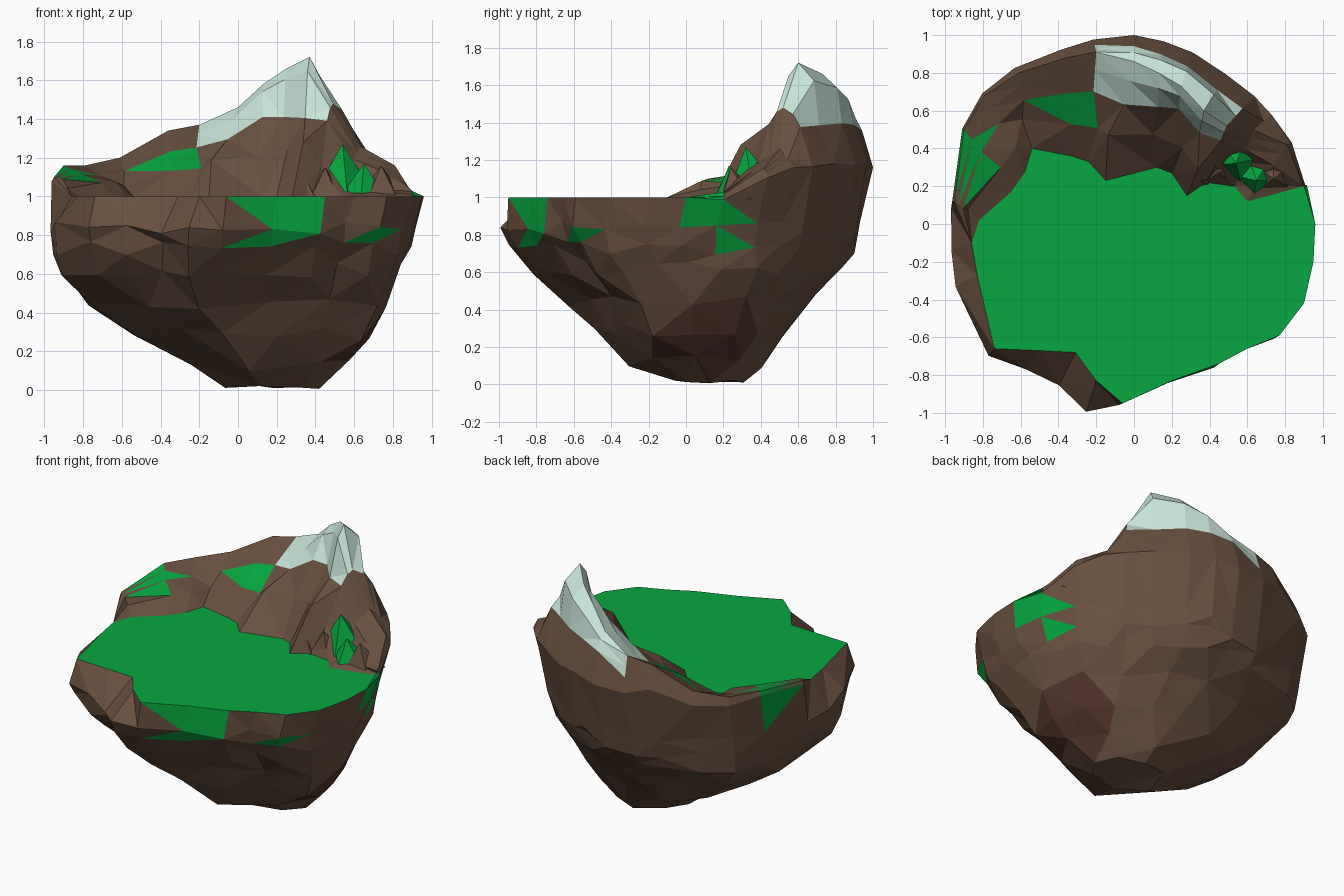
import bpy, bmesh, math, random
from mathutils import Vector

if "Cube" in bpy.data.objects:
    bpy.data.objects.remove(bpy.data.objects["Cube"])

random.seed(4)


def material(name, rgb):
    m = bpy.data.materials.new(name)
    m.diffuse_color = (*rgb, 1)
    m.use_nodes = True
    m.node_tree.nodes["Principled BSDF"].inputs["Base Color"].default_value = m.diffuse_color
    return m


ROCK = material("rock_brown", (0.14, 0.08, 0.05))
GRASS = material("grass_green", (0.002, 0.39, 0.05))
DEEP = material("deep_red_rock", (0.085, 0.034, 0.023))
SNOW = material("snow_pale", (0.58, 0.78, 0.69))

# Meadow outline, clockwise from the right; the last half is the foot of the ridge
FOOT = [(.96, 0), (.95, -.2), (.9, -.42), (.77, -.59), (.6, -.66), (.45, -.74), (.2, -.83),
        (-.06, -.95), (-.2, -.83), (-.31, -.68), (-.5, -.67), (-.74, -.66), (-.83, -.27), (-.86, -.1),
        (-.82, .02), (-.65, .17), (-.58, .27), (-.54, .4), (-.33, .36), (-.24, .33), (-.15, .23),
        (.12, .3), (.2, .27), (.28, .15), (.38, .22), (.53, .2), (.6, .12), (.9, .2)]
# Crest of the ridge, for columns 14 to 27
CREST = [(-.95, .12, 1.1), (-.9, .5, 1.16), (-.79, .68, 1.16), (-.61, .8, 1.2), (-.36, .88, 1.34),
         (-.2, .91, 1.37), (0, .86, 1.46), (.13, .8, 1.58), (.25, .73, 1.66), (.37, .6, 1.72),
         (.49, .52, 1.48), (.63, .5, 1.26), (.81, .42, 1.16), (.9, .2, 1.01)]
# Outer radius of each column
RIM = [.96, .97, .99, .97, .89, .87, .86, .95, 1.03, .92, .96, 1.02, 1.0, .97,
       .97, 1.04, 1.06, 1.04, 1.0, 1.0, 1.0, .98, .96, .93, .93, .93, .94, .93]
# Underside levels: z, x range, y range, columns merged per facet
LEVELS = [(0, -.07, .42, -.06, .31, 4), (.12, -.25, .58, -.3, .4, 4), (.29, -.54, .68, -.48, .55, 2),
          (.45, -.78, .77, -.62, .69, 2), (.62, -.92, .85, -.82, .85, 1), (.73, -.945, .89, -.94, .89, 1),
          (.84, -.96, .92, -1.0, .93, 1)]
# Grassy patches: centre and reach
PATCHES = [((-.85, .35, 1.08), .13), ((-.36, .57, 1.15), .12), ((.2, -.87, .91), .19),
           ((.72, -.54, .79), .09), ((.92, .2, .88), .16)]

N = len(FOOT)
foot = [Vector((x, y, 1)) for x, y in FOOT]
crest = foot[:14] + [Vector(c) for c in CREST]
dirs = [Vector((c.x, c.y, 0)).normalized() for c in crest]
snowy = range(19, 24)

# Underside rings
under = []
for k, (z, x0, x1, y0, y1, step) in enumerate(LEVELS):
    ring = []
    for i in range(N):
        if i % step:
            ring.append(ring[-1])
            continue
        d = dirs[i] * RIM[i]
        j = 0 if k == 0 else .015
        s = 1 + random.uniform(-j, j)
        ring.append(Vector(((x0 + x1) / 2 + d.x * s * (x1 - x0) / 1.93,
                            (y0 + y1) / 2 + d.y * s * (y1 - y0) / 2,
                            z + random.uniform(-j, j) * 2.6)))
    under.append(ring)
for p in under[0]:
    p.z = .12 * abs(p.x - .22) * abs(p.y - .1) / .1

# Ridge rings: shoulder, outer snow line, inner snow line, lower slope
shoulder, outer, inner, slope = [], [], [], []
snow_back, snow_front = [], []
for i in range(N):
    f, c = foot[i], crest[i]
    if i < 14:
        for ring in (shoulder, outer, inner, slope, snow_back, snow_front):
            ring.append(f)
        continue
    s = dirs[i] * RIM[i]
    s.z = 1 + .17 * min(1, (c.z - 1) / .25) + random.uniform(-.03, .03)
    o = s.lerp(c, .42)
    if c.z > 1.4:
        o.z = 1.37 + random.uniform(-.03, .03)
    m = f.lerp(c, .74 if i in (22, 23, 24) else .64)
    m.z = min(m.z + .02, 1.4) + random.uniform(-.02, .02)
    l = f.lerp(c, .34) + Vector((random.uniform(-.04, .04), random.uniform(-.03, .03),
                                 random.uniform(-.02, .04)))
    shoulder.append(s)
    outer.append(o)
    inner.append(m)
    slope.append(l)
    bulge = .22 * max(0, c.z - 1.4)
    snow_back.append(o.lerp(c, .5) + dirs[i] * bulge * .5 + Vector((0, 0, bulge)))
    snow_front.append(m.lerp(c, .55) + Vector((0, 0, bulge)))


class Part:
    """Collects faceted surface pieces into one object."""

    def __init__(self, name):
        self.name, self.bm, self.seen = name, bmesh.new(), {}

    def face(self, pts):
        vs = []
        for p in pts:
            key = tuple(round(a, 4) for a in p)
            if key not in self.seen:
                self.seen[key] = self.bm.verts.new(p)
            if self.seen[key] not in vs:
                vs.append(self.seen[key])
        if len(vs) > 2 and not self.bm.faces.get(vs):
            self.bm.faces.new(vs)

    def strips(self, rings, cols):
        for lo, hi in zip(rings, rings[1:]):
            for i in cols:
                j = (i + 1) % N
                self.face((lo[i], hi[i], hi[j], lo[j]))

    def finish(self, main, patches=True, triangles=True):
        if triangles:
            bmesh.ops.triangulate(self.bm, faces=self.bm.faces[:])
        for f in self.bm.faces:
            c = f.calc_center_median()
            if patches and any((c - Vector(p)).length < r for p, r in PATCHES):
                f.material_index = 1
            elif patches and (c - Vector((.55, .12, .27))).length < .24:
                f.material_index = 2
        me = bpy.data.meshes.new(self.name)
        self.bm.to_mesh(me)
        self.bm.free()
        for m in (main, GRASS, DEEP):
            me.materials.append(m)
        ob = bpy.data.objects.new(self.name, me)
        bpy.context.collection.objects.link(ob)


# Rocky underside
base = Part("rock_base")
base.face(under[0])
base.strips(under + [shoulder], range(N))
base.finish(ROCK)

# Mountain ridge around the back, leaving the top for the snow
ridge = Part("mountain_ridge")
back = range(13, N)
ridge.strips([shoulder, outer], back)
ridge.strips([outer, snow_back, crest, snow_front, inner], [i for i in back if i not in snowy])
ridge.strips([inner, slope, foot], back)
ridge.finish(ROCK)

# Snow cap
snow = Part("snow_cap")
snow.strips([outer, snow_back, crest, snow_front, inner], snowy)
snow.finish(SNOW, patches=False)

# Flat meadow
meadow = Part("meadow")
meadow.face(foot[::-1])
meadow.finish(GRASS, patches=False, triangles=False)


# Jagged crags at the right foot of the ridge, leaning back into it
def crag(name, apex, r, mat):
    part = Part(name)
    a = Vector(apex)
    ring = []
    for k in range(5):
        t = math.tau * k / 5 + a.x * 9
        ring.append(Vector((a.x + r * math.cos(t), a.y + .4 * r + r * math.sin(t), .99)))
    for k in range(5):
        part.face((ring[k], ring[(k + 1) % 5], a))
    part.finish(mat, patches=False)


crag("crag_small", (.33, .24, 1.13), .1, ROCK)
crag("crag_middle", (.45, .27, 1.15), .12, ROCK)
crag("crag_grassy", (.54, .32, 1.27), .18, GRASS)
crag("crag_grassy_low", (.65, .23, 1.17), .13, GRASS)
crag("crag_right", (.74, .24, 1.16), .13, ROCK)
